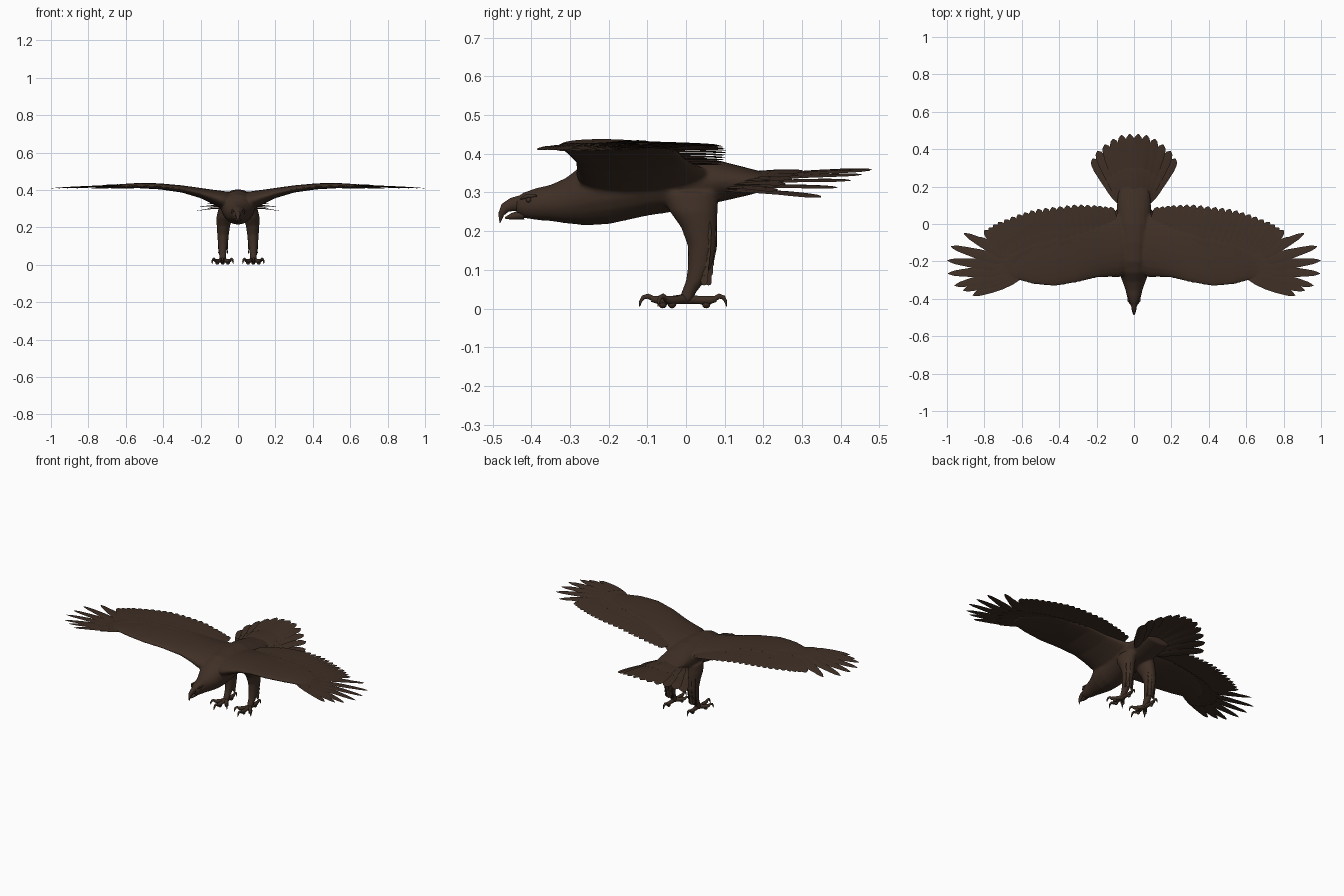
import bpy, bmesh, math
from mathutils import Vector

old = bpy.data.objects.get("Cube")
if old:
    bpy.data.objects.remove(old, do_unlink=True)

brown = bpy.data.materials.new("dark_brown")
brown.use_nodes = True
COLOUR = (0.05, 0.029, 0.019, 1)
brown.diffuse_color = COLOUR
bsdf = brown.node_tree.nodes["Principled BSDF"]
bsdf.inputs["Base Color"].default_value = COLOUR
bsdf.inputs["Roughness"].default_value = 0.8
UP = Vector((0, 0, 1))


def ring(c, u, v, n=20):
    """Ellipse of n points around c with half axes u and v."""
    angles = [2 * math.pi * i / n for i in range(n)]
    return [Vector(c) + Vector(u) * math.cos(a) + Vector(v) * math.sin(a) for a in angles]


def loft(bm, rings):
    """Closed skin over a row of rings."""
    rows = [[bm.verts.new(p) for p in r] for r in rings]
    n = len(rows[0])
    for a, b in zip(rows, rows[1:]):
        for i in range(n):
            bm.faces.new((a[i], a[(i + 1) % n], b[(i + 1) % n], b[i]))
    bm.faces.new(rows[0][::-1])
    bm.faces.new(rows[-1])


def tube(bm, path, radii, side, flat=1.0, n=10):
    """Tapered tube along a path, with a fixed sideways direction."""
    path = [Vector(p) for p in path]
    side = Vector(side).normalized()
    rings = []
    for i, (p, r) in enumerate(zip(path, radii)):
        t = path[min(i + 1, len(path) - 1)] - path[max(i - 1, 0)]
        rings.append(ring(p, side * r * flat, side.cross(t.normalized()) * r, n))
    loft(bm, rings)


ROUND = (0.5, 0.8, 0.95, 1, 1, 0.85, 0.6, 0.1)
FINGER = (0.6, 1, 1.1, 1, 0.75, 0.55, 0.3, 0.04)


def feather(bm, root, tip, width, shape=ROUND, roll=0.1, bow=0.004, thick=0.003):
    """Thin lens-shaped blade with an arched spine."""
    d = tip - root
    side = d.cross(UP).normalized()
    side.z += roll
    stops = (0, 0.2, 0.4, 0.6, 0.78, 0.9, 0.96, 1)
    rings = []
    for t, w in zip(stops, shape):
        c = root + d * t + UP * bow * math.sin(math.pi * t)
        rings.append(ring(c, side * width * w / 2, UP * thick * (1.2 - t), 6))
    loft(bm, rings)


def along(points, t):
    """Point at fraction t of a list of points."""
    f = t * (len(points) - 1)
    i = min(int(f), len(points) - 2)
    return Vector(points[i]).lerp(Vector(points[i + 1]), f - i)


def finish(name, bm, mirror=True, blend=False):
    bmesh.ops.recalc_face_normals(bm, faces=bm.faces)
    me = bpy.data.meshes.new(name)
    bm.to_mesh(me)
    bm.free()
    ob = bpy.data.objects.new(name, me)
    bpy.context.collection.objects.link(ob)
    me.materials.append(brown)
    bpy.ops.object.select_all(action="DESELECT")
    bpy.context.view_layer.objects.active = ob
    ob.select_set(True)
    bpy.ops.object.shade_smooth_by_angle(angle=math.radians(50))
    if mirror:
        ob.modifiers.new("mirror", "MIRROR").use_mirror_merge = False
    if blend:
        rm = ob.modifiers.new("blend", "REMESH")
        rm.mode, rm.voxel_size, rm.use_smooth_shade = "VOXEL", 0.006, True
        sm = ob.modifiers.new("soften", "SMOOTH")
        sm.factor, sm.iterations = 0.5, 6
    return ob


# Body, wing arms and thighs, blended into one skin
TORSO = [  # y, z, half width, half height
    (-0.44, 0.267, 0.016, 0.02), (-0.42, 0.267, 0.027, 0.033), (-0.39, 0.27, 0.037, 0.041),
    (-0.35, 0.273, 0.046, 0.047), (-0.31, 0.279, 0.061, 0.059), (-0.26, 0.296, 0.08, 0.081),
    (-0.2, 0.308, 0.09, 0.09), (-0.1, 0.322, 0.094, 0.082), (0, 0.327, 0.094, 0.072),
    (0.08, 0.329, 0.092, 0.055), (0.15, 0.328, 0.088, 0.038), (0.22, 0.328, 0.075, 0.02)]
ARM = [  # x, front y, back y, z, thickness
    (0.02, -0.26, 0.05, 0.335, 0.1), (0.08, -0.285, 0.06, 0.345, 0.1),
    (0.13, -0.283, 0.03, 0.362, 0.078), (0.2, -0.287, 0, 0.384, 0.054),
    (0.3, -0.312, -0.02, 0.406, 0.038), (0.42, -0.333, -0.05, 0.42, 0.032),
    (0.53, -0.325, -0.08, 0.424, 0.028), (0.61, -0.303, -0.13, 0.421, 0.024),
    (0.68, -0.3, -0.19, 0.417, 0.018)]
THIGH = [  # z, y, x, half depth, half width
    (0.3, 0.01, 0.06, 0.075, 0.045), (0.25, 0.02, 0.072, 0.062, 0.044),
    (0.21, 0.034, 0.078, 0.047, 0.036), (0.16, 0.043, 0.08, 0.038, 0.031),
    (0.11, 0.038, 0.081, 0.033, 0.026), (0.07, 0.024, 0.082, 0.025, 0.021),
    (0.04, 0.006, 0.082, 0.019, 0.018), (0.018, 0, 0.082, 0.018, 0.018)]
bm = bmesh.new()
loft(bm, [ring((0, y, z), (w, 0, 0), (0, 0, h)) for y, z, w, h in TORSO])
for s in (1, -1):
    arm = []
    for x, yf, yb, z, th in ARM:
        pts = ring((s * x, (yf + yb) / 2, z), (0, (yf - yb) / 2, 0), (0, 0, th / 2), 24)
        for p in pts:  # thicker towards the leading edge
            p.z = z + (p.z - z) * (0.85 + 0.3 * (yb - p.y) / (yb - yf))
        arm.append(pts)
    loft(bm, arm)
    loft(bm, [ring((s * x, y, z), (w, 0, 0), (0, d, 0)) for z, y, x, d, w in THIGH])
finish("body", bm, mirror=False, blend=True)

# Hooked beak, slightly open
bm = bmesh.new()
tube(bm, [(0, -0.42, 0.272), (0, -0.45, 0.269), (0, -0.468, 0.26), (0, -0.478, 0.243),
          (0, -0.481, 0.221)], (0.024, 0.018, 0.014, 0.008, 0.001), (1, 0, 0), 0.75)
tube(bm, [(0, -0.42, 0.243), (0, -0.45, 0.238), (0, -0.468, 0.234)],
     (0.014, 0.009, 0.002), (1, 0, 0), 1.1)
finish("beak", bm, mirror=False)

# Eyes and brows
bm = bmesh.new()
eye = bmesh.ops.create_uvsphere(bm, u_segments=12, v_segments=8, radius=0.007)
bmesh.ops.translate(bm, verts=eye["verts"], vec=(0.029, -0.407, 0.281))
tube(bm, [(0.021, -0.428, 0.283), (0.03, -0.41, 0.291), (0.033, -0.385, 0.292)],
     (0.002, 0.006, 0.002), (1, 0, 0))
finish("eye_and_brow", bm)

# Wing flight feathers with coverts above and below
SEC_ROOT = [(0.1, -0.12, 0.365), (0.18, -0.12, 0.386), (0.27, -0.13, 0.406), (0.36, -0.15, 0.418),
            (0.45, -0.17, 0.423), (0.52, -0.18, 0.423), (0.57, -0.2, 0.421), (0.6, -0.22, 0.419)]
SEC_TIP = [(0.125, 0.09, 0.373), (0.21, 0.1, 0.39), (0.31, 0.104, 0.408), (0.42, 0.092, 0.42),
           (0.53, 0.078, 0.424), (0.63, 0.048, 0.422), (0.73, 0.008, 0.42), (0.8, -0.035, 0.416)]
PRI_ROOT = [(0.59, -0.2, 0.419), (0.62, -0.24, 0.418), (0.61, -0.28, 0.417)]
PRI_TIP = [(0.85, -0.07, 0.414), (0.91, -0.05, 0.412), (0.98, -0.12, 0.411), (0.997, -0.195, 0.41),
           (0.995, -0.265, 0.41), (0.96, -0.33, 0.41), (0.915, -0.355, 0.41), (0.862, -0.382, 0.41)]
flight, coverts = bmesh.new(), bmesh.new()
for roots, tips, n, width, shape in ((SEC_ROOT, SEC_TIP, 21, 0.05, ROUND),
                                     (PRI_ROOT, PRI_TIP, 8, 0.054, FINGER)):
    for i in range(n):
        t = i / (n - 1)
        a, b = along(roots, t), along(tips, t)
        feather(flight, a, b, width, shape)
        for lift, reach in ((0.006, 0.5), (-0.006, 0.45), (0.01, 0.28)):
            tip = a.lerp(b, reach) + UP * lift
            feather(coverts, a + UP * lift * 0.4, tip, 0.04, bow=0.002, thick=0.002)
finish("wing_flight_feathers", flight)
finish("wing_coverts", coverts)

# Arched tail fan and its coverts
TAIL_ROOT = [(0.012, 0.11, 0.335), (0.04, 0.11, 0.325), (0.07, 0.11, 0.305)]
TAIL_TIP = [(0.022, 0.481, 0.36), (0.067, 0.475, 0.357), (0.112, 0.455, 0.346),
            (0.155, 0.425, 0.331), (0.195, 0.39, 0.312), (0.222, 0.348, 0.288)]
bm = bmesh.new()
for i in range(6):
    a, b = along(TAIL_ROOT, i / 5), along(TAIL_TIP, i / 5)
    feather(bm, a, b, 0.058, roll=-0.15)
    feather(bm, a + UP * 0.008, a.lerp(b, 0.52) + UP * 0.008, 0.055, roll=-0.15)
finish("tail_feathers", bm)

# Ragged feathers down the back of each leg
bm = bmesh.new()
for row in range(6):
    z = 0.225 - row * 0.024
    for col in range(-2, 3):
        a = 0.5 * col
        out = Vector((math.sin(a) * 0.03, math.cos(a) * 0.036, 0))
        root = Vector((0.08, 0.038 - 0.002 * max(0, row - 2), z)) + out * (1 - 0.04 * row)
        feather(bm, root, root + out * 0.15 + Vector((0, -0.004, -0.045)), 0.018, bow=0, thick=0.004)
finish("leg_feathers", bm)

# Toes with curved claws
bm = bmesh.new()
for angle, length in ((0, 0.12), (38, 0.092), (-38, 0.092), (180, 0.105)):
    a = math.radians(angle)
    d = Vector((math.sin(a), -math.cos(a), 0))
    start = Vector((0.082, 0, 0))

    def at(f, z):
        return start + d * length * f + UP * z
    tube(bm, [at(0, 0.025), at(0.3, 0.022), at(0.55, 0.021), at(0.74, 0.025)],
         (0.014, 0.011, 0.012, 0.008), d.cross(UP))
    tube(bm, [at(0.7, 0.025), at(0.82, 0.032), at(0.92, 0.029), at(0.98, 0.018), at(1, 0.005)],
         (0.007, 0.007, 0.006, 0.004, 0.001), d.cross(UP))
    pad = bmesh.ops.create_uvsphere(bm, u_segments=10, v_segments=6, radius=0.011)
    bmesh.ops.translate(bm, verts=pad["verts"], vec=at(0.5, 0.0115))
finish("feet", bm)
